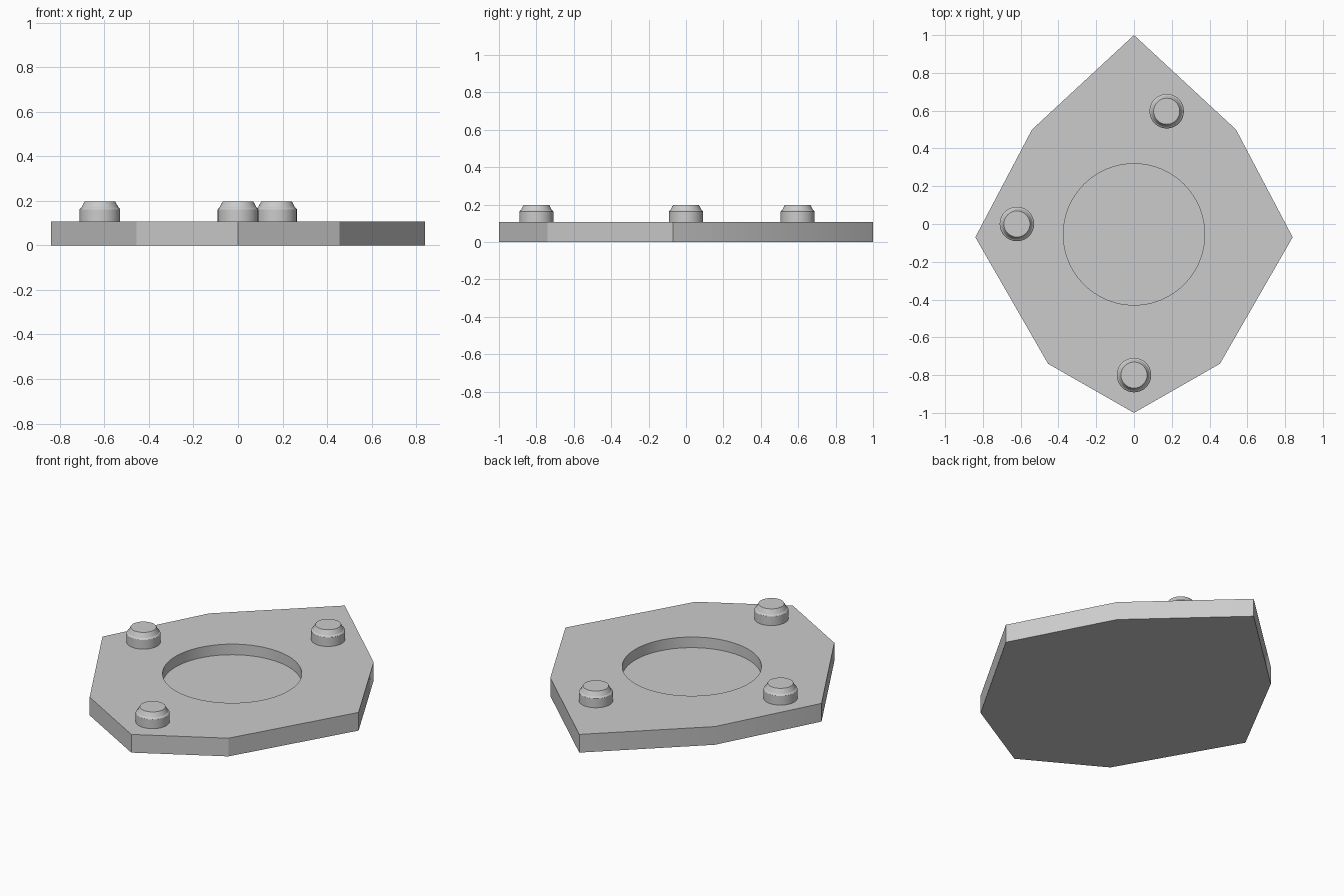
import bpy, bmesh, math

old = bpy.data.objects.get("Cube")
if old:
    bpy.data.objects.remove(old, do_unlink=True)

grey = bpy.data.materials.new("light grey")
grey.use_nodes = True
colour = (0.6, 0.6, 0.6, 1)
grey.diffuse_color = colour
grey.node_tree.nodes["Principled BSDF"].inputs["Base Color"].default_value = colour

TOP = 0.108


def finish(name, bm):
    bmesh.ops.recalc_face_normals(bm, faces=bm.faces)
    mesh = bpy.data.meshes.new(name)
    bm.to_mesh(mesh)
    bm.free()
    mesh.materials.append(grey)
    ob = bpy.data.objects.new(name, mesh)
    bpy.context.collection.objects.link(ob)
    return ob


def smooth(ob):
    bpy.ops.object.select_all(action="DESELECT")
    ob.select_set(True)
    bpy.context.view_layer.objects.active = ob
    bpy.ops.object.shade_smooth_by_angle(angle=math.radians(30))


def lathe(name, profile, centre, steps=64):
    # Revolve a closed (radius, height) profile around the vertical axis
    bm = bmesh.new()
    verts = [bm.verts.new((r, 0, z)) for r, z in profile]
    edges = [bm.edges.new(pair) for pair in zip(verts, verts[1:])]
    bmesh.ops.spin(bm, geom=verts + edges, axis=(0, 0, 1), cent=(0, 0, 0),
                   angle=math.tau, steps=steps, use_duplicate=False)
    bmesh.ops.remove_doubles(bm, verts=bm.verts, dist=0.0001)
    ob = finish(name, bm)
    ob.location = (*centre, 0)
    return ob


# Faceted plate, mirrored outline
right = [(0, -1), (0.455, -0.74), (0.84, -0.07), (0.54, 0.5), (0, 1)]
outline = right + [(-x, y) for x, y in reversed(right[1:-1])]
bm = bmesh.new()
base = bm.faces.new([bm.verts.new((x, y, 0)) for x, y in outline])
lid = bmesh.ops.extrude_face_region(bm, geom=[base], use_keep_orig=True)
bmesh.ops.translate(bm, vec=(0, 0, TOP),
                    verts=[g for g in lid["geom"] if isinstance(g, bmesh.types.BMVert)])
plate = finish("plate", bm)

# Shallow round recess in the plate
cutter = lathe("recess_cutter", [(0, 0.045), (0.374, 0.045), (0.374, 0.2), (0, 0.2)],
               (0, -0.055), 96)
cut = plate.modifiers.new("recess", "BOOLEAN")
cut.operation = "DIFFERENCE"
cut.solver = "EXACT"
cut.object = cutter
bpy.context.view_layer.objects.active = plate
bpy.ops.object.modifier_apply(modifier="recess")
bpy.data.objects.remove(cutter, do_unlink=True)
smooth(plate)

# Three pegs with chamfered caps
peg = [(0, TOP - 0.01), (0.091, TOP - 0.01), (0.091, 0.162), (0.088, 0.167),
       (0.083, 0.17), (0.069, 0.197), (0, 0.197)]
for name, centre in {"front_peg": (0, -0.8), "right_peg": (-0.62, 0),
                     "back_peg": (0.173, 0.597)}.items():
    smooth(lathe(name, peg, centre))
